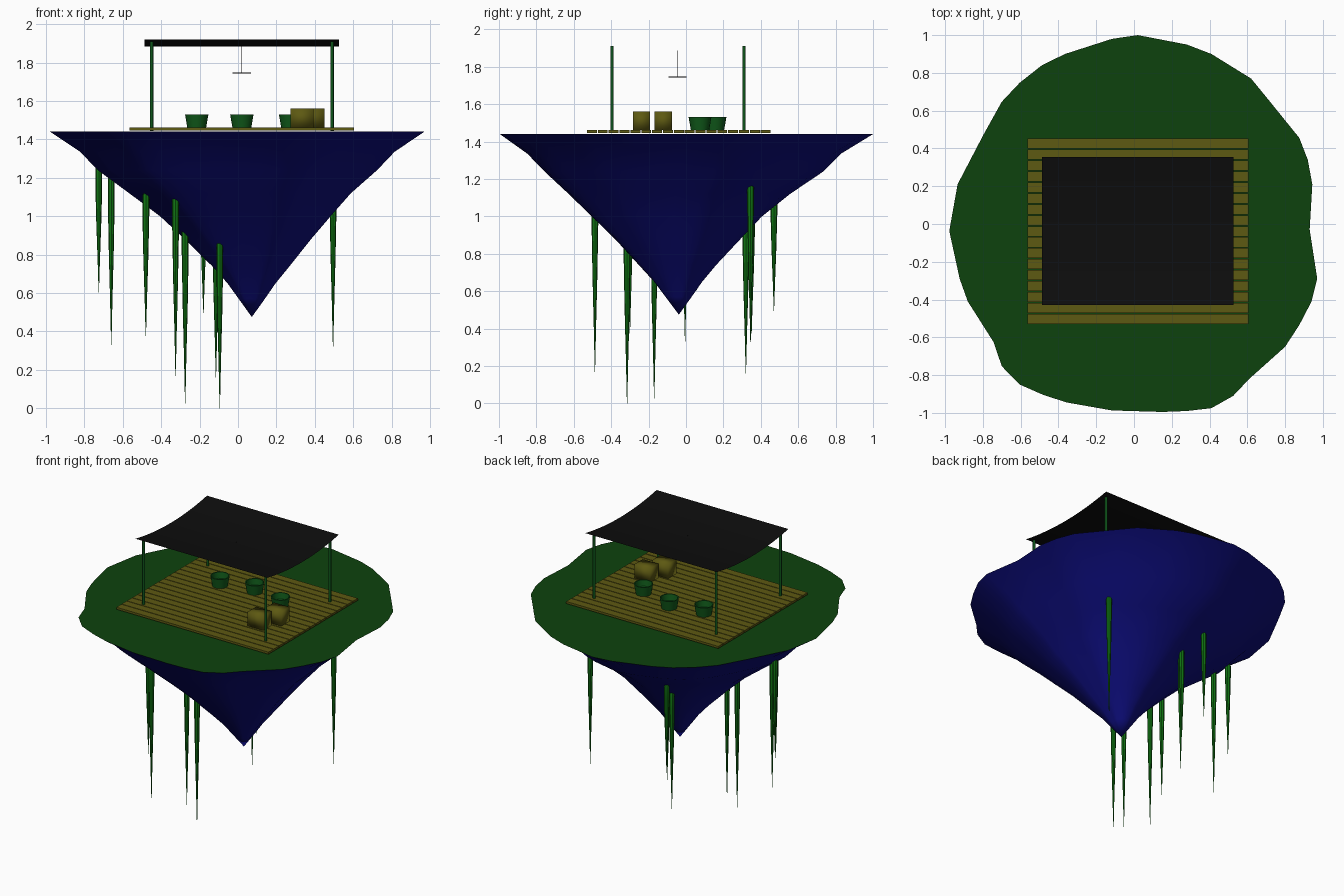
import bpy, bmesh, math
from mathutils import Vector, Matrix

if "Cube" in bpy.data.objects:
    bpy.data.objects.remove(bpy.data.objects["Cube"])


def material(name, rgb):
    m = bpy.data.materials.new(name)
    m.diffuse_color = (*rgb, 1)
    m.use_nodes = True
    m.node_tree.nodes["Principled BSDF"].inputs["Base Color"].default_value = m.diffuse_color
    return m


GRASS = material("grass", (0.004, 0.055, 0.004))
ROCK = material("rock", (0.004, 0.004, 0.2))
WOOD = material("wood", (0.11, 0.1, 0.006))
CLOTH = material("cloth", (0.004, 0.004, 0.004))
ROOT = material("root_green", (0.005, 0.17, 0.006))
POT = material("pot_green", (0.005, 0.1, 0.01))
POST = material("post_green", (0.004, 0.09, 0.01))


def finish(name, bm, mats, angle=40, fix=True):
    if fix:
        bmesh.ops.recalc_face_normals(bm, faces=bm.faces)
    me = bpy.data.meshes.new(name)
    bm.to_mesh(me)
    bm.free()
    ob = bpy.data.objects.new(name, me)
    bpy.context.collection.objects.link(ob)
    for m in mats:
        me.materials.append(m)
    if angle:
        bpy.ops.object.select_all(action='DESELECT')
        ob.select_set(True)
        bpy.context.view_layer.objects.active = ob
        bpy.ops.object.shade_smooth_by_angle(angle=math.radians(angle))
    return ob


def bridge(bm, a, b):
    n = len(a)
    for i in range(n):
        j = (i + 1) % n
        bm.faces.new((a[i], a[j], b[j], b[i]))


def lathe(name, x, y, profile, mat, sides=16):
    """Closed solid of revolution from (radius, z) points."""
    bm = bmesh.new()
    rings = [[bm.verts.new((x + r * math.cos(2 * math.pi * i / sides),
                            y + r * math.sin(2 * math.pi * i / sides), z))
              for i in range(sides)] for r, z in profile]
    for a, b in zip(rings, rings[1:]):
        bridge(bm, a, b)
    bm.faces.new(rings[0])
    bm.faces.new(rings[-1])
    return finish(name, bm, [mat])


def box(name, centre, size, mat, angle=0):
    bm = bmesh.new()
    bmesh.ops.create_cube(bm, size=1, matrix=Matrix.Translation(centre) @ Matrix.Diagonal((*size, 1)))
    return finish(name, bm, [mat], angle)


# Floating island: shoreline outline shrunk ring by ring to a low point
outline = [(0.02, 1.0), (0.28, 0.95), (0.41, 0.90), (0.62, 0.77), (0.71, 0.66), (0.875, 0.456),
           (0.92, 0.34), (0.944, 0.21), (0.93, -0.03), (0.97, -0.29), (0.94, -0.41),
           (0.875, -0.535), (0.80, -0.65), (0.61, -0.82), (0.525, -0.91), (0.41, -0.975),
           (0.28, -0.99), (0.15, -0.995), (-0.117, -0.987), (-0.355, -0.945), (-0.48, -0.905),
           (-0.605, -0.85), (-0.70, -0.753), (-0.743, -0.626), (-0.88, -0.41), (-0.923, -0.29),
           (-0.978, -0.037), (-0.934, 0.21), (-0.80, 0.467), (-0.70, 0.647), (-0.605, 0.748),
           (-0.488, 0.84), (-0.366, 0.90), (-0.117, 0.98)]
# (z, scale, shift x, shift y)
levels = [(1.44, 1, 0, 0), (1.335, .84, 0, -.012), (1.24, .747, 0, -.013), (1.12, .593, .013, -.037),
          (1.0, .456, .04, -.05), (.88, .337, .053, -.045), (.74, .207, .068, -.046),
          (.65, .128, .071, -.042), (.57, .07, .072, -.04)]
bm = bmesh.new()
rings = [[bm.verts.new((x * s + dx, y * s + dy, z)) for x, y in outline] for z, s, dx, dy in levels]
for a, b in zip(rings, rings[1:]):
    bridge(bm, a, b)
tip = bm.verts.new((0.072, -0.038, 0.475))
for i, v in enumerate(rings[-1]):
    bm.faces.new((v, rings[-1][(i + 1) % len(outline)], tip))
for f in bm.faces:
    f.material_index = 1
bm.faces.new(rings[0]).material_index = 0
finish("island", bm, [GRASS, ROCK])

# Hanging roots: x, y, top z, tip z
roots = [(-.725, .057, 1.26, .604), (-.66, -.005, 1.22, .33), (-.48, -.30, 1.12, .375),
         (-.325, -.487, 1.10, .168), (-.275, -.17, .94, .026), (-.18, .47, 1.10, .495),
         (-.115, .32, .98, .16), (-.10, .35, 1.0, .37), (-.095, -.315, .89, 0.0), (.495, .345, 1.17, .32)]
for i, (x, y, top, low) in enumerate(roots):
    h = top - low
    lathe(f"root_{i + 1}", x, y, [(.012, top), (.018, top - .015), (.018, top - .15 * h),
                                  (.013, top - .45 * h), (.006, top - .75 * h), (.001, low)], ROOT, 8)

# Deck planks
count, y0, y1 = 17, -0.532, 0.455
pitch = (y1 - y0) / count
for i in range(count):
    box(f"deck_plank_{i + 1}", Vector((0.02, y0 + (i + .5) * pitch, 1.454)),
        (1.17, pitch - 0.005, 0.015), WOOD)

# Canopy posts
for side, x in (("left", -0.45), ("right", 0.49)):
    for end, y in (("front", -0.395), ("back", 0.31)):
        lathe(f"{end}_{side}_post", x, y, [(.009, 1.445), (.009, 1.91)], POST, 10)

# Sagging canopy sheet
bm = bmesh.new()
prev = None
for i in range(13):
    t = -1 + i / 6
    row = [bm.verts.new((x, -0.0375 + 0.3925 * t, 1.883 + 0.037 * t * t)) for x in (-0.487, 0.527)]
    if prev:
        bm.faces.new((prev[0], prev[1], row[1], row[0]))
    prev = row
finish("canopy", bm, [CLOTH], fix=False)

# Hanging lamp
lathe("lamp_cord", 0.02, -0.046, [(.002, 1.747), (.002, 1.888)], CLOTH, 6)
lathe("lamp_shade", 0.02, -0.046, [(.048, 1.743), (.048, 1.748)], CLOTH, 16)

# Plant pots, open at the top
for i, (x, y) in enumerate([(-.215, .11), (.02, .155), (.274, .075)]):
    lathe(f"pot_{i + 1}", x, y, [(.049, 1.461), (.061, 1.531), (.054, 1.531), (.048, 1.49)], POT, 16)

# Soft cushioned stools
for i, (x, y) in enumerate([(.333, -.238), (.39, -.121)]):
    box(f"stool_{i + 1}", Vector((x, y, 1.511)), (.12, .093, .098), WOOD, 180)
